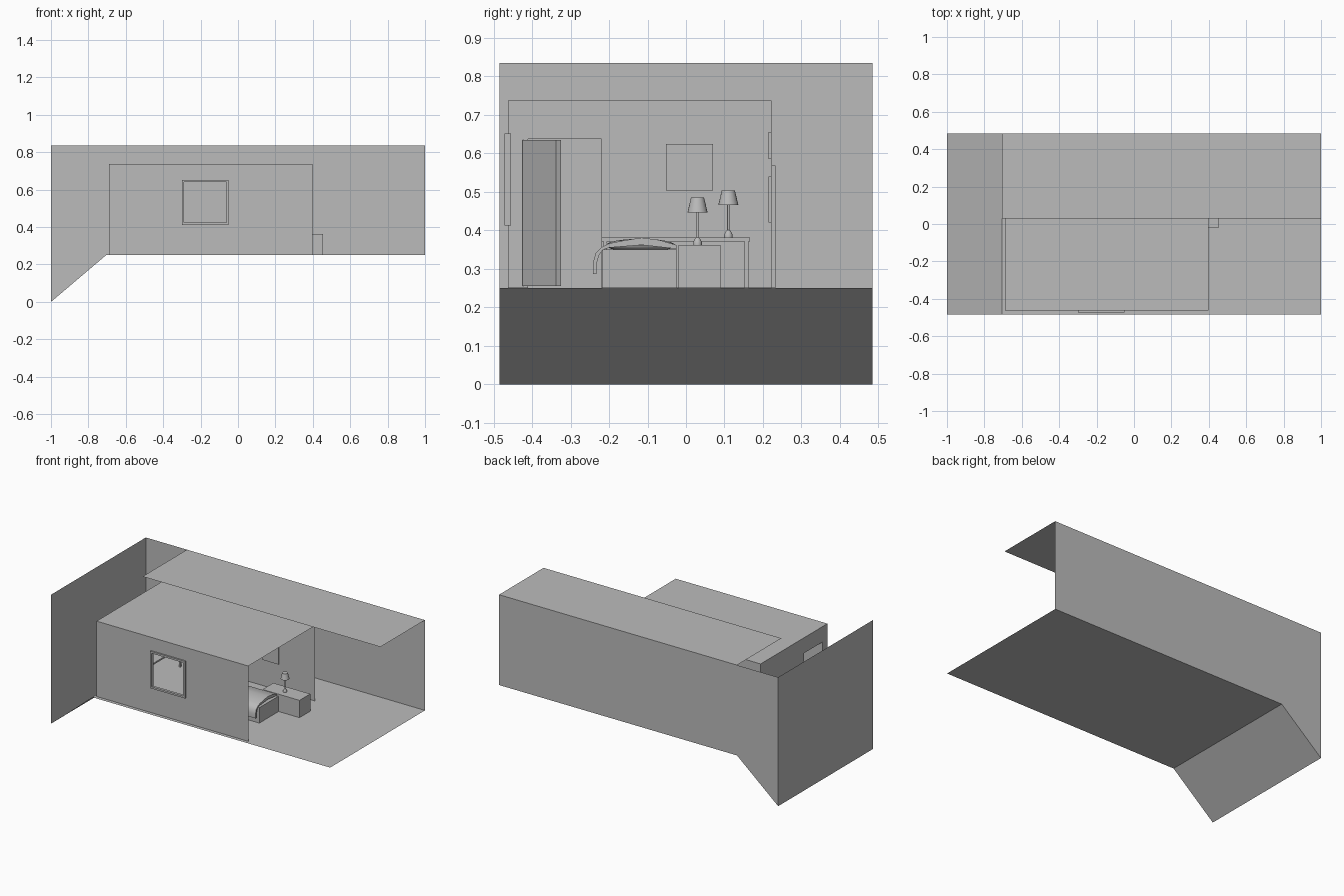
import bpy, bmesh, math
from mathutils import Matrix, Vector

if "Cube" in bpy.data.objects:
    bpy.data.objects.remove(bpy.data.objects["Cube"])

grey = bpy.data.materials.new("plain_grey")
grey.diffuse_color = (0.5, 0.5, 0.5, 1)
grey.use_nodes = True
grey.node_tree.nodes["Principled BSDF"].inputs["Base Color"].default_value = grey.diffuse_color


def finish(name, bm, smooth=False):
    me = bpy.data.meshes.new(name)
    bm.to_mesh(me)
    bm.free()
    me.materials.append(grey)
    ob = bpy.data.objects.new(name, me)
    bpy.context.collection.objects.link(ob)
    if smooth:
        bpy.context.view_layer.objects.active = ob
        ob.select_set(True)
        bpy.ops.object.shade_smooth_by_angle(angle=math.radians(35))
        ob.select_set(False)
    return ob


def sheet(name, *polys):
    bm = bmesh.new()
    for p in polys:
        bm.faces.new([bm.verts.new(v) for v in p])
    bmesh.ops.remove_doubles(bm, verts=bm.verts, dist=1e-5)
    return finish(name, bm)


def box(name, x, y, z, matrix=None):
    bm = bmesh.new()
    c = ((x[0] + x[1]) / 2, (y[0] + y[1]) / 2, (z[0] + z[1]) / 2)
    size = (x[1] - x[0], y[1] - y[0], z[1] - z[0], 1)
    bmesh.ops.create_cube(bm, size=1, matrix=Matrix.Translation(c) @ Matrix.Diagonal(size))
    if matrix:
        bm.transform(matrix)
    return finish(name, bm)


def holed_wall(name, u, z, hu, hz, place):
    """Flat wall spanning u, z with a rectangular hole; place maps (u, z) to 3D."""
    parts = [(u[0], hu[0], z[0], z[1]), (hu[1], u[1], z[0], z[1]),
             (hu[0], hu[1], hz[1], z[1]), (hu[0], hu[1], z[0], hz[0])]
    polys = [[place(a, c), place(b, c), place(b, d), place(a, d)]
             for a, b, c, d in parts if d - c > 1e-4]
    return sheet(name, *polys)


def frame(name, u, z, w, y):
    for i, (a, b, c, d) in enumerate([(u[0], u[0] + w, z[0], z[1]), (u[1] - w, u[1], z[0], z[1]),
                                      (u[0] + w, u[1] - w, z[0], z[0] + w),
                                      (u[0] + w, u[1] - w, z[1] - w, z[1])]):
        box(f"{name}_{i}", (a, b), y, (c, d))


F, T, Y = 0.25, 0.835, 0.485     # floor height, top height, half depth
# outer shell
sheet("ground_floor", [(-0.705, -Y, F), (1, -Y, F), (1, Y, F), (-0.705, Y, F)])
sheet("ground_slope", [(-1, -Y, 0), (-0.705, -Y, F), (-0.705, Y, F), (-1, Y, 0)])
sheet("outer_left_wall", [(-1, Y, 0), (-1, -Y, 0), (-1, -Y, T), (-1, Y, T)])
sheet("outer_back_wall", [(1, Y, F), (-0.705, Y, F), (-1, Y, 0), (-1, Y, T), (1, Y, T)])
sheet("outer_roof", [(-0.705, 0.03, T), (1, 0.03, T), (1, Y, T), (-0.705, Y, T)])

# inner room, open on the right
X0, X1, Y0, Y1, H = -0.69, 0.397, -0.462, 0.222, 0.738
sheet("room_ceiling", [(X0, Y0, H), (X1, Y0, H), (X1, Y1, H), (X0, Y1, H)])
sheet("room_back_wall", [(X0, Y1, F), (X1, Y1, F), (X1, Y1, H), (X0, Y1, H)])
holed_wall("room_front_wall", (X0, X1), (F, H), (-0.295, -0.055), (0.42, 0.648),
           lambda u, z: (u, Y0, z))
holed_wall("room_left_wall", (Y0, Y1), (F, H), (-0.41, -0.22), (F, 0.638),
           lambda u, z: (X0, u, z))

# window frame and door standing ajar
frame("window_frame", (-0.3, -0.05), (0.412, 0.652), 0.012, (-0.472, -0.455))
box("door", (0, 0.015), (0, 0.185), (0.256, 0.635),
    Matrix.Translation((X0, -0.412, 0)) @ Matrix.Rotation(math.radians(-62), 4, 'Z'))

# wall pictures and back closet panel
box("left_picture", (X0, X0 + 0.006), (-0.052, 0.07), (0.503, 0.625))
box("upper_picture", (-0.2, -0.08), (0.215, Y1), (0.585, 0.655))
box("lower_picture", (0.02, 0.14), (0.215, Y1), (0.42, 0.54))
box("back_panel", (-0.4, -0.22), (Y1, 0.233), (F, 0.568))

# table with four legs
box("table_top", (X0 + 0.005, -0.52), (-0.22, 0.166), (0.371, 0.381))
for x in (X0 + 0.005, -0.53):
    for y in (-0.215, 0.152):
        box("table_leg", (x, x + 0.01), (y, y + 0.01), (F, 0.371))

# bed base and nightstand
box("bed_base", (-0.1, 0.305), (-0.217, -0.023), (F, 0.35))
box("nightstand", (0.19, 0.455), (-0.02, 0.09), (F, 0.362))

# blanket: thick profile draped over the near side
outer = [(-0.242, 0.287), (-0.242, 0.315), (-0.235, 0.34), (-0.22, 0.356), (-0.2, 0.366),
         (-0.16, 0.374), (-0.115, 0.381), (-0.07, 0.375), (-0.025, 0.362)]
inner = [(-0.025, 0.352), (-0.115, 0.362), (-0.2, 0.355), (-0.217, 0.349),
         (-0.226, 0.335), (-0.232, 0.315), (-0.232, 0.287)]
bm = bmesh.new()
f = bm.faces.new([bm.verts.new((0.06, y, z)) for y, z in outer + inner])
ex = bmesh.ops.extrude_face_region(bm, geom=[f])
bmesh.ops.translate(bm, vec=Vector((0.235, 0, 0)),
                    verts=[v for v in ex["geom"] if isinstance(v, bmesh.types.BMVert)])
bmesh.ops.recalc_face_normals(bm, faces=bm.faces)
finish("blanket", bm, True)

# pillow
bm = bmesh.new()
bmesh.ops.create_uvsphere(bm, u_segments=24, v_segments=12, radius=1,
                          matrix=Matrix.Translation((-0.04, -0.118, 0.361))
                          @ Matrix.Diagonal((0.05, 0.09, 0.017, 1)))
finish("pillow", bm, True)


# lamps: one turned profile each
def lamp(name, x, y, z):
    profile = [(0, 0), (0.011, 0), (0.011, 0.008), (0.007, 0.016), (0.003, 0.02), (0.003, 0.085),
               (0.026, 0.085), (0.017, 0.123), (0, 0.123)]
    bm = bmesh.new()
    vs = [bm.verts.new((r, 0, h)) for r, h in profile]
    es = [bm.edges.new(p) for p in zip(vs, vs[1:])]
    bmesh.ops.spin(bm, geom=vs + es, cent=(0, 0, 0), axis=(0, 0, 1),
                   angle=math.tau, steps=20)
    bmesh.ops.remove_doubles(bm, verts=bm.verts, dist=1e-5)
    bmesh.ops.recalc_face_normals(bm, faces=bm.faces)
    bm.transform(Matrix.Translation((x, y, z)))
    finish(name, bm, True)


lamp("nightstand_lamp", 0.316, 0.03, 0.362)
lamp("table_lamp", -0.6, 0.11, 0.381)
